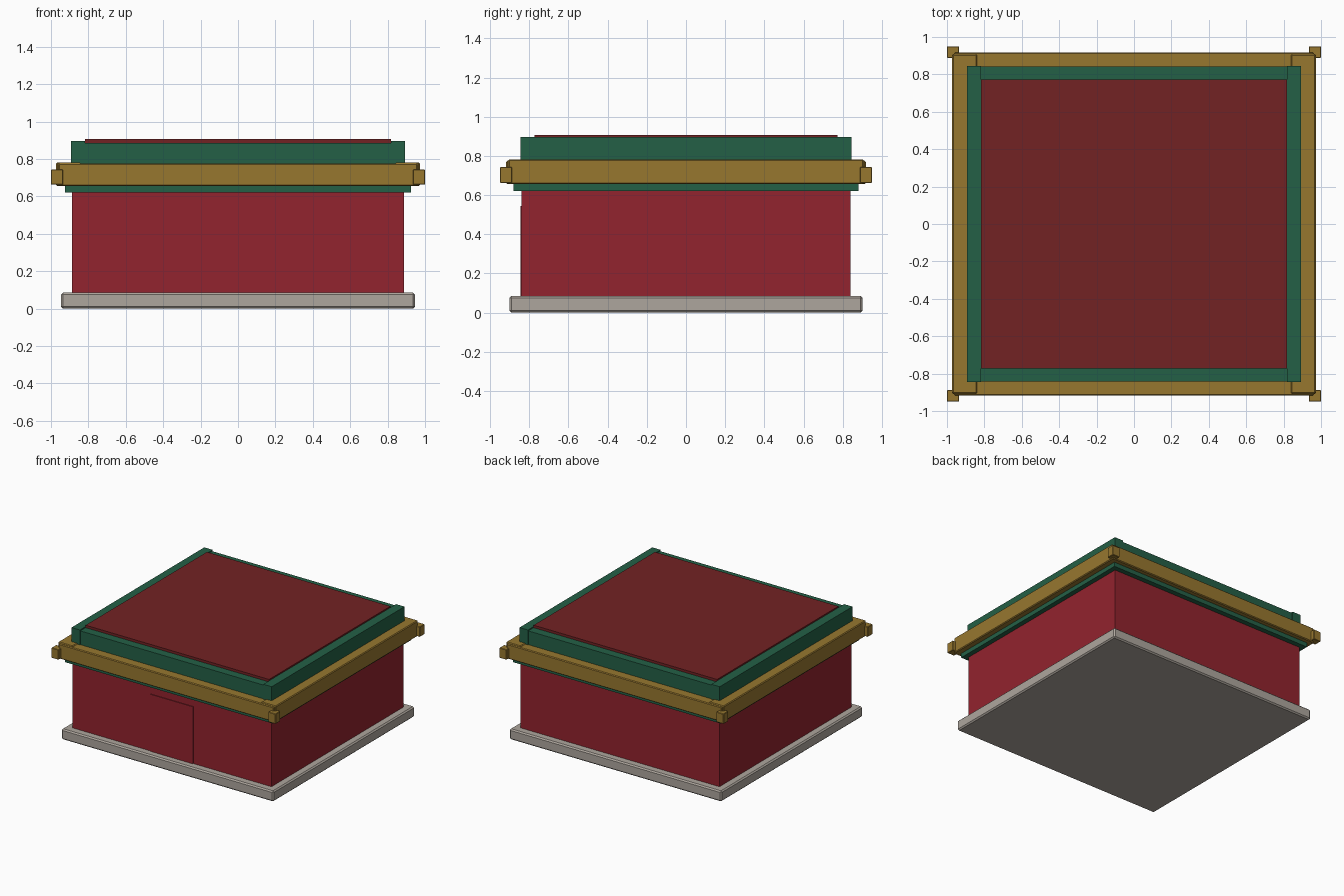
import bpy

cube = bpy.data.objects.get("Cube")
if cube:
    bpy.data.objects.remove(cube, do_unlink=True)


def material(name, rgb):
    # sRGB 0-255 to linear
    lin = [((c / 255 + 0.055) / 1.055) ** 2.4 for c in rgb]
    m = bpy.data.materials.new(name)
    m.use_nodes = True
    m.diffuse_color = (*lin, 1)
    m.node_tree.nodes["Principled BSDF"].inputs["Base Color"].default_value = (*lin, 1)
    return m


STONE = material("pale stone", (174, 166, 157))
RED = material("wall red", (146, 35, 46))
ROOF = material("roof dark red", (114, 34, 36))
GREEN = material("beam green", (36, 96, 70))
GOLD = material("beam gold", (151, 119, 47))


def box(name, mat, x, y, z, bevel=0):
    """Box from (min, max) ranges, with optional chamfered edges."""
    bpy.ops.mesh.primitive_cube_add(size=1)
    ob = bpy.context.object
    ob.name = name
    ranges = (x, y, z)
    ob.location = [(a + b) / 2 for a, b in ranges]
    ob.scale = [b - a for a, b in ranges]
    bpy.ops.object.transform_apply(location=False, rotation=False, scale=True)
    ob.data.materials.append(mat)
    if bevel:
        mod = ob.modifiers.new("chamfer", "BEVEL")
        mod.width = bevel
        mod.segments = 1
    return ob


def span(s, inner, outer):
    return tuple(sorted((s * inner, s * outer)))


def frame(name, mat, inner, outer, z_long, z_side, end_x, end_y, bevel):
    """Four beams: front and back run along x, left and right along y."""
    for s, word in ((-1, "front"), (1, "back")):
        box(f"{word}_{name}", mat, (-end_x, end_x), span(s, inner[1], outer[1]), z_long, bevel)
    for s, word in ((-1, "right"), (1, "left")):
        box(f"{word}_{name}", mat, span(s, inner[0], outer[0]), (-end_y, end_y), z_side, bevel)


# Plinth, walls and door panel
box("plinth", STONE, (-0.946, 0.946), (-0.901, 0.901), (0, 0.085), 0.01)
box("walls", RED, (-0.887, 0.887), (-0.84, 0.84), (0.08, 0.66))
box("door_panel", RED, (-0.19, 0.19), (-0.846, -0.83), (0.08, 0.545))

# Green lintel course below the gold beams
box("lintel_course", GREEN, (-0.926, 0.926), (-0.88, 0.88), (0.62, 0.70))

# Gold beams with blocks at the corners
frame("gold_beam", GOLD, (0.84, 0.80), (0.972, 0.918),
      (0.655, 0.775), (0.655, 0.782), 0.96, 0.908, 0.006)
for sx, a in ((-1, "right"), (1, "left")):
    for sy, b in ((-1, "front"), (1, "back")):
        box(f"{b}_{a}_beam_end", GOLD, span(sx, 0.936, 1.0), span(sy, 0.888, 0.95),
            (0.662, 0.743), 0.003)

# Green upper rim around the roof
frame("upper_rim", GREEN, (0.818, 0.773), (0.893, 0.841),
      (0.70, 0.886), (0.70, 0.895), 0.83, 0.846, 0)

# Flat roof filling the rim
box("roof", ROOF, (-0.818, 0.818), (-0.773, 0.773), (0.66, 0.906))
